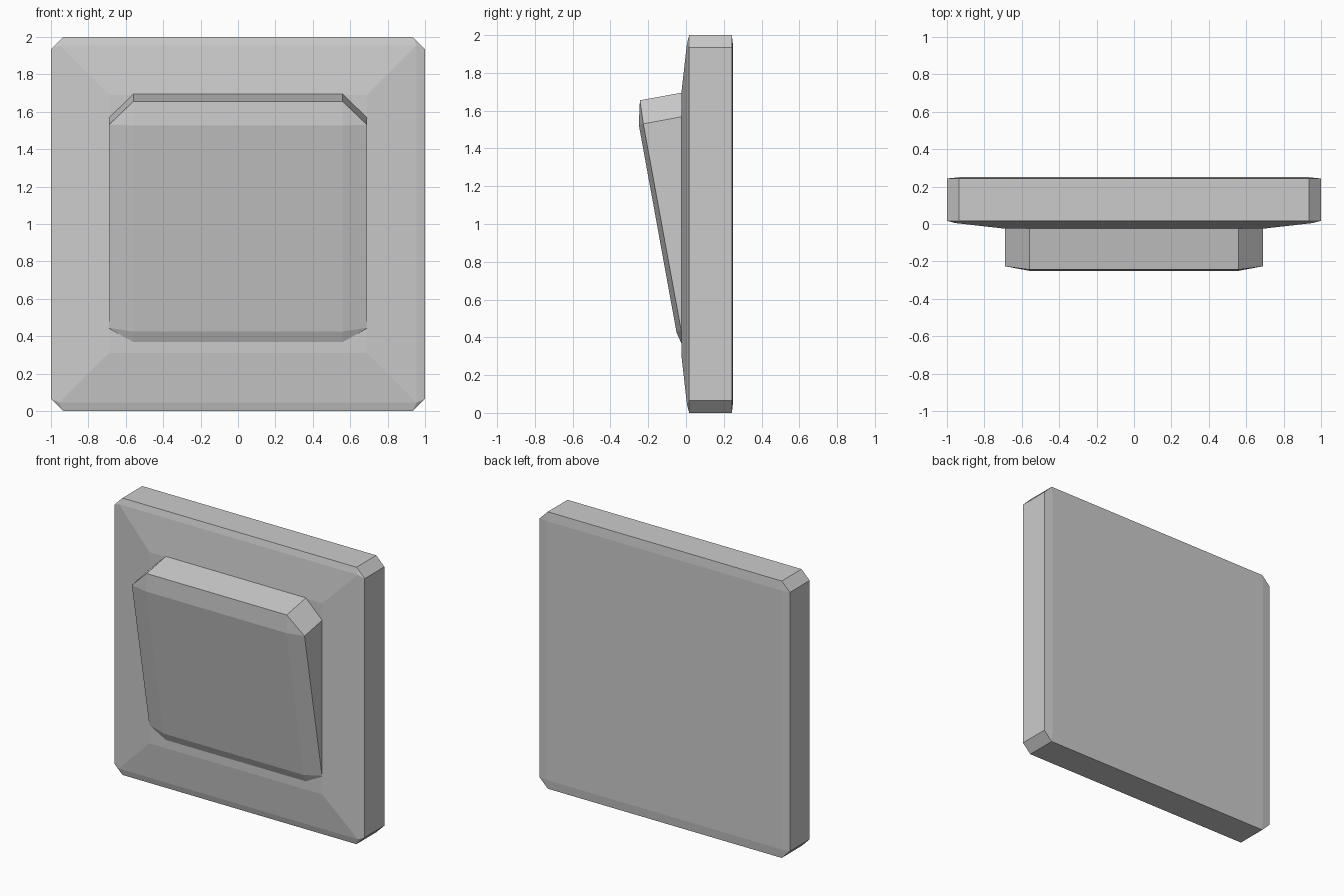
import bpy, bmesh
from math import radians

if "Cube" in bpy.data.objects:
    bpy.data.objects.remove(bpy.data.objects["Cube"])


def convex_part(name, points):
    """Flat-faced solid spanning the given points."""
    bm = bmesh.new()
    for p in points:
        bm.verts.new(p)
    bmesh.ops.convex_hull(bm, input=bm.verts[:])
    bmesh.ops.delete(bm, geom=[v for v in bm.verts if not v.link_faces], context='VERTS')
    bmesh.ops.dissolve_limit(bm, angle_limit=radians(1.5), verts=bm.verts[:], edges=bm.edges[:])
    bmesh.ops.recalc_face_normals(bm, faces=bm.faces[:])
    mesh = bpy.data.meshes.new(name)
    bm.to_mesh(mesh)
    bm.free()
    obj = bpy.data.objects.new(name, mesh)
    bpy.context.collection.objects.link(obj)
    return obj


def ring(corners, y):
    """Mirror (x, z) offsets into all four quadrants around z = 1."""
    return [(sx * x, y, 1 + sz * z) for x, z in corners for sx in (-1, 1) for sz in (-1, 1)]


# Wall plate: chamfered outline, sloped frame and flat centre panel
outline = [(1.0, 0.935), (0.935, 1.0)]
convex_part("wall_plate",
            ring([(0.935, 0.935)], 0.25)
            + ring(outline, 0.243)
            + ring(outline, 0.017)
            + ring([(0.955, 0.955)], 0.005)
            + ring([(0.69, 0.69)], -0.025))

# Rocker: tilted wedge with bevelled edges, profiles as (y, z)
inner_profile = [(-0.023, 1.695), (-0.244, 1.655), (-0.25, 1.527), (-0.05, 0.425), (-0.023, 0.365)]
side_profile = [(-0.023, 1.568), (-0.226, 1.53), (-0.027, 0.445), (-0.023, 0.44)]
convex_part("rocker_button",
            [(s * x, y, z)
             for x, profile in ((0.56, inner_profile), (0.69, side_profile))
             for y, z in profile for s in (-1, 1)])
